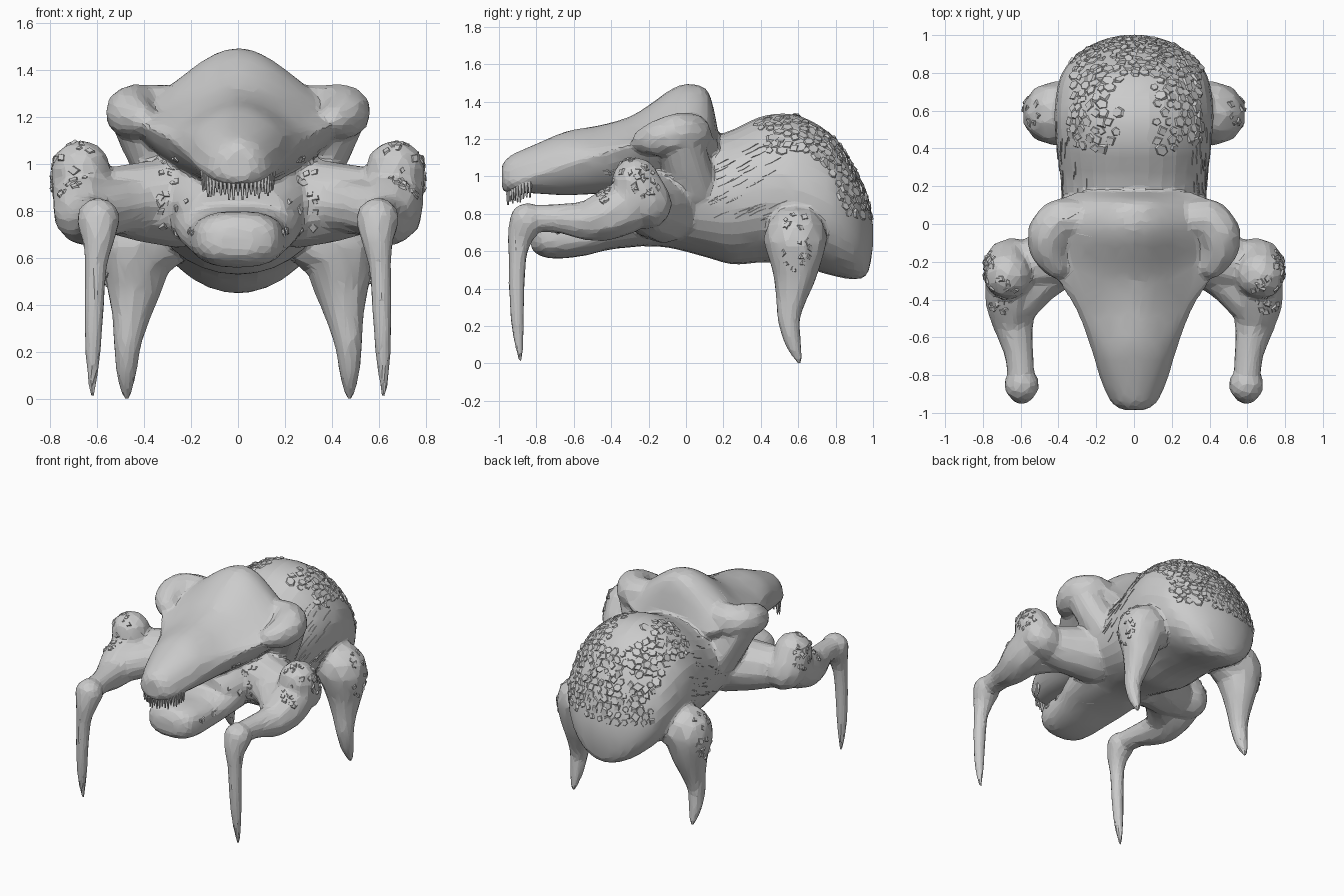
import bpy, bmesh, math, random
from mathutils import Vector, Matrix
from mathutils.bvhtree import BVHTree

random.seed(4)
if "Cube" in bpy.data.objects:
    bpy.data.objects.remove(bpy.data.objects["Cube"])

hide = bpy.data.materials.new("grey_hide")
hide.use_nodes = True
hide.diffuse_color = (0.6, 0.6, 0.6, 1)
hide.node_tree.nodes["Principled BSDF"].inputs["Base Color"].default_value = (0.6, 0.6, 0.6, 1)


def spline(pts, n):
    """Smooth interpolation through tuples of any length."""
    out = []
    for i in range(len(pts) - 1):
        a, b, c, d = (pts[max(0, min(len(pts) - 1, i + k))] for k in (-1, 0, 1, 2))
        for j in range(n):
            t = j / n
            out.append([q + t / 2 * (r - p + t * (2*p - 5*q + 4*r - s + t * (3*(q - r) + s - p)))
                        for p, q, r, s in zip(a, b, c, d)])
    return out + [list(pts[-1])]


def loft(bm, rings):
    rows = [[bm.verts.new(p) for p in ring] for ring in rings]
    n = len(rows[0])
    for a, b in zip(rows, rows[1:]):
        for i in range(n):
            bm.faces.new((a[i], a[(i + 1) % n], b[(i + 1) % n], b[i]))
    bm.faces.new(rows[0][::-1])
    bm.faces.new(rows[-1])


def limb(bm, path, n=8):
    """Chain of overlapping spheres, on both sides, fused later."""
    for x, y, z, r in spline(path, n):
        for side in (1, -1):
            bmesh.ops.create_icosphere(bm, subdivisions=2, radius=max(r, 0.012),
                                       matrix=Matrix.Translation((side * x, y, z)))


def finish(bm, name):
    bmesh.ops.recalc_face_normals(bm, faces=bm.faces)
    mesh = bpy.data.meshes.new(name)
    bm.to_mesh(mesh)
    bm.free()
    mesh.materials.append(hide)
    ob = bpy.data.objects.new(name, mesh)
    bpy.context.collection.objects.link(ob)
    return ob


def egg_rings(stations, power=1.0):
    """Rounded sections from (y, half width, bottom, top); low power is boxier."""
    def bend(v):
        return math.copysign(abs(v) ** power, v)
    return [[(w * bend(math.cos(a)), y, (lo + hi) / 2 + (hi - lo) / 2 * bend(math.sin(a)))
             for a in (math.tau * i / 32 for i in range(32))]
            for y, w, lo, hi in spline(stations, 5)]


def shell_ring(y, w, top, rim, under):
    """Ridged crown above the rim, hollowed cheek below it."""
    k = max(0, min(1, (y + 0.7) / 0.5))
    half = []
    for i in range(11):
        s = i / 10
        f = (1 - k) * math.sqrt(1 - s * s) + k * (1 + math.cos(math.pi * s)) / 2
        half.append((w * s, y, rim + (top - rim) * f))
    for i in range(9, -1, -1):
        s = i / 10
        half.append((w * s, y, under + (rim - under) * s ** 3 - 0.01))
    return half + [(-x, y, z) for x, y, z in half[-2:0:-1]]


bm = bmesh.new()
# Abdomen and chest
loft(bm, egg_rings([(-.45, .2, .66, .92), (-.3, .3, .63, 1.05), (-.1, .35, .62, 1.14),
                    (.1, .375, .57, 1.2), (.25, .39, .53, 1.25), (.42, .41, .54, 1.325),
                    (.6, .42, .52, 1.325), (.78, .39, .47, 1.22), (.9, .3, .45, 1.04),
                    (.97, .18, .48, .88), (1, .06, .62, .74)]))
# Lower jaw
loft(bm, egg_rings([(-.83, .08, .62, .72), (-.79, .16, .58, .78), (-.7, .195, .56, .8),
                    (-.55, .215, .575, .8), (-.4, .26, .61, .85), (-.2, .29, .63, .95)], .8))
# Crown shell with snout
loft(bm, [shell_ring(*s) for s in spline(
    [(-.985, .06, 1.06, .99, .94), (-.94, .125, 1.11, .97, .92), (-.82, .18, 1.165, 1.0, .92),
     (-.64, .235, 1.24, 1.06, .91), (-.45, .31, 1.275, 1.12, .92), (-.3, .405, 1.32, 1.17, .94),
     (-.2, .46, 1.38, 1.2, .96), (-.08, .51, 1.465, 1.22, 1.0), (.02, .49, 1.495, 1.24, 1.05),
     (.12, .41, 1.45, 1.22, 1.05), (.17, .31, 1.25, 1.18, 1.1)], 5)])
# Crown lobes and the struts below them
limb(bm, [(.3, .02, 1.23, .11), (.39, .02, 1.225, .115), (.45, -.05, 1.225, .115),
          (.45, -.14, 1.205, .1), (.41, -.22, 1.19, .07)])
limb(bm, [(.41, -.03, 1.19, .13), (.36, 0, 1.08, .13), (.28, .04, .95, .14)])
# Front arms, elbow bulbs and spikes
limb(bm, [(.25, -.12, .84, .2), (.42, -.18, .84, .17), (.56, -.22, .85, .14), (.66, -.205, .86, .13),
          (.67, -.27, .975, .13)])
limb(bm, [(.4, -.22, .83, .13), (.5, -.3, .82, .12), (.6, -.4, .8, .12)])
limb(bm, [(.67, -.27, .975, .125), (.655, -.29, .86, .14), (.65, -.4, .8, .14), (.64, -.52, .765, .11),
          (.61, -.68, .775, .08), (.595, -.84, .775, .075)])
limb(bm, [(.595, -.85, .765, .095), (.595, -.885, .68, .07), (.605, -.9, .57, .05),
          (.612, -.905, .4, .044), (.618, -.9, .2, .035), (.622, -.885, .015, .014)], 12)
# Hind legs
limb(bm, [(.36, .59, .68, .16), (.425, .585, .655, .17), (.44, .585, .5, .125),
          (.455, .565, .36, .085), (.47, .55, .24, .062), (.475, .57, .12, .046),
          (.475, .605, .016, .02)], 12)
body = finish(bm, "body")

# Fuse everything into one faceted skin
fuse = body.modifiers.new("fuse", "REMESH")
fuse.mode, fuse.voxel_size = "VOXEL", 0.013
relax = body.modifiers.new("relax", "SMOOTH")
relax.factor, relax.iterations = 0.5, 7
facet = body.modifiers.new("facet", "DECIMATE")
facet.ratio = 0.06
deps = bpy.context.evaluated_depsgraph_get()
skin = bpy.data.meshes.new_from_object(body.evaluated_get(deps))
body.modifiers.clear()
body.data = skin
if not skin.materials:
    skin.materials.append(hide)
bpy.context.view_layer.objects.active = body
body.select_set(True)
bpy.ops.object.shade_smooth_by_angle(angle=math.radians(9))
tree = BVHTree.FromPolygons([v.co for v in skin.vertices], [p.vertices[:] for p in skin.polygons])


def chip(bm, start, aim, size, height, along=None, stretch=1.0, sides=5, lean=.22):
    """Low faceted plate laid where a ray meets the skin."""
    hit, normal, _, _ = tree.ray_cast(start, aim)
    if hit is None:
        return
    ref = along or Vector((random.uniform(-1, 1), random.uniform(-1, 1), random.uniform(-1, 1)))
    side = normal.cross(ref).normalized()
    tilt = Matrix.Rotation(random.uniform(-lean, lean), 4, side)
    basis = Matrix((side.cross(normal), side, normal)).transposed().to_4x4()
    bmesh.ops.create_cone(bm, cap_ends=True, segments=sides, radius1=size, radius2=size * .75,
                          depth=height, matrix=Matrix.Translation(hit) @ tilt @ basis
                          @ Matrix.Diagonal((stretch, 1, 1, 1)))


# Uneven scales over the back of the abdomen, with a bare strip along the spine
bm = bmesh.new()
centre = Vector((0, .55, .85))
for row in range(20):
    phi = math.radians(-8 + row * 6.2)
    for col in range(-6, 7):
        theta = math.radians(col * 7.6 + (row % 2) * 3.8 + random.uniform(-2, 2))
        if (row > 10 and abs(col) < 2) or random.random() < .1:
            continue
        aim = Vector((math.sin(theta), math.cos(theta) * math.cos(phi), math.cos(theta) * math.sin(phi)))
        chip(bm, centre + aim * 1.2, -aim, random.uniform(.022, .036), .014, None,
             random.uniform(1, 1.4), random.choice((4, 5, 6)), .3)
finish(bm, "back_scales")

# Flank wrinkles
bm = bmesh.new()
for side in (1, -1):
    for _ in range(32):
        y, z = random.uniform(.15, .52), random.uniform(.78, 1.18)
        chip(bm, Vector((side * 1.5, y, z)), Vector((-side, 0, 0)), .005, .006,
             Vector((0, 1, .5)), random.uniform(8, 13), 4, .1)
finish(bm, "flank_wrinkles")

# Rough chips on elbows, hind legs and cheeks: centre, ray direction, spread
bm = bmesh.new()
patches = [((1.2, -.22, .98), (-1, 0, 0), (0, .09, .09)), ((.7, -.36, 1.5), (0, 0, -1), (.07, .11, 0)),
           ((1.2, .59, .65), (-1, 0, 0), (0, .08, .15)), ((.27, -1.5, .87), (0, 1, 0), (.08, 0, .17))]
for spot, aim, spread in patches:
    for _ in range(18):
        p = [c + random.uniform(-s, s) for c, s in zip(spot, spread)]
        for side in (1, -1):
            chip(bm, Vector((side * p[0], p[1], p[2])), Vector((side * aim[0], aim[1], aim[2])),
                 random.uniform(.012, .024), .012, None, 1.3, 4, .4)
finish(bm, "rough_chips")

# Teeth around the snout
bm = bmesh.new()
for i in range(-11, 12):
    a = i / 11 * 1.4
    length = random.uniform(.08, .11) + .03 * math.cos(a)
    bmesh.ops.create_cone(bm, cap_ends=True, segments=5, radius1=.004, radius2=.016, depth=length,
                          matrix=Matrix.Translation((.15 * math.sin(a), -.81 - .145 * math.cos(a),
                                                     .985 - length / 2)))
finish(bm, "teeth")
